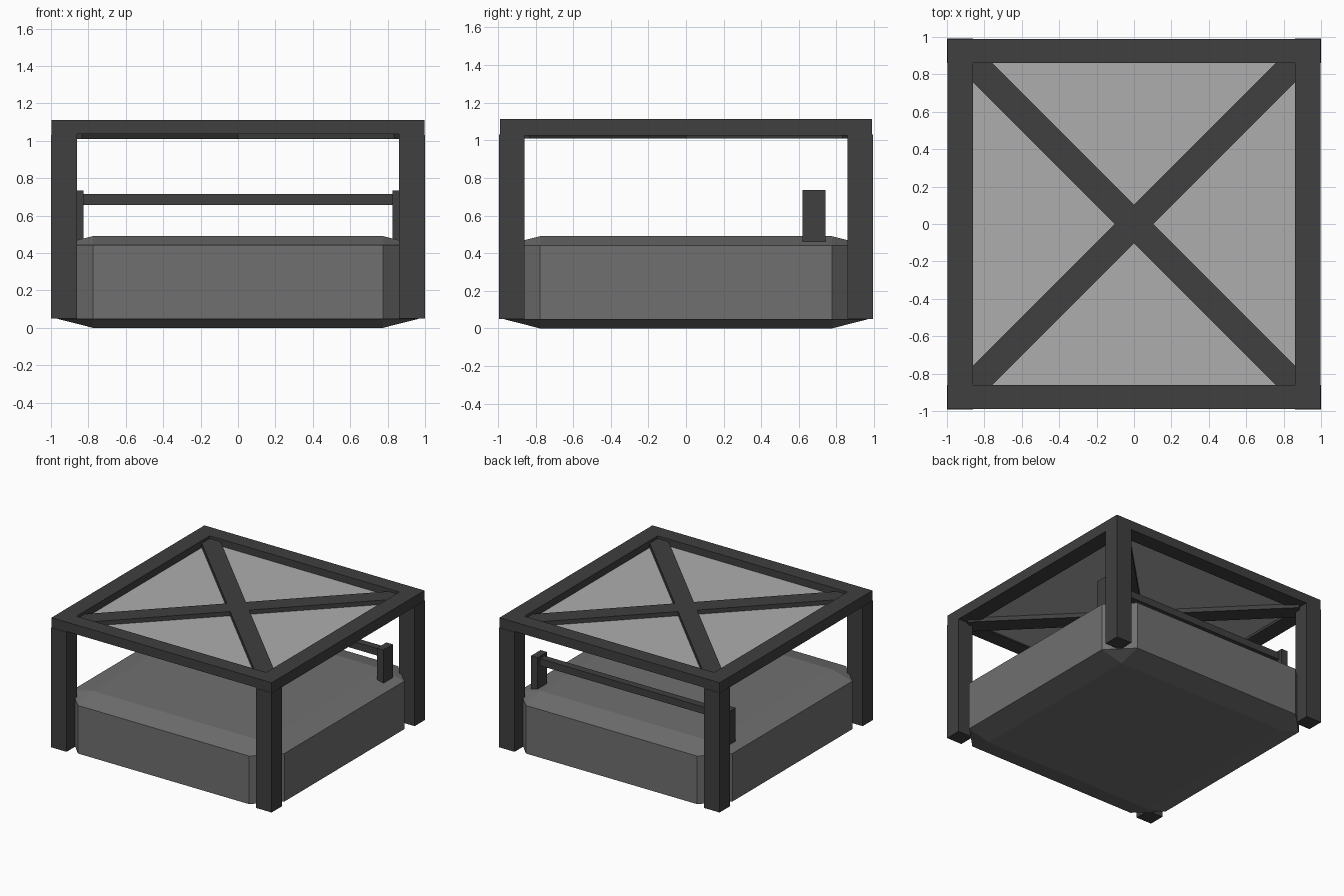
import bpy, bmesh, math
from mathutils import Matrix, Vector

if "Cube" in bpy.data.objects:
    bpy.data.objects.remove(bpy.data.objects["Cube"])


def material(name, g):
    m = bpy.data.materials.new(name)
    m.diffuse_color = (g, g, g, 1)
    m.use_nodes = True
    m.node_tree.nodes["Principled BSDF"].inputs["Base Color"].default_value = m.diffuse_color
    return m


DARK = material("dark_grey", 0.05)
MID = material("mid_grey", 0.16)
LIGHT = material("light_grey", 0.42)


def box(name, lo, hi, mat, bevel=0, turn=0):
    """Box between two corners; an optional bevel is cut before scaling."""
    lo, hi = Vector(lo), Vector(hi)
    bm = bmesh.new()
    bmesh.ops.create_cube(bm, size=1)
    if bevel:
        bmesh.ops.bevel(bm, geom=bm.edges[:], offset=bevel, segments=1,
                        affect='EDGES', profile=0.5)
    size = hi - lo
    bmesh.ops.transform(bm, verts=bm.verts,
                        matrix=Matrix.Rotation(turn, 4, 'Z')
                        @ Matrix.Translation((lo + hi) / 2)
                        @ Matrix.Diagonal((*size, 1)))
    me = bpy.data.meshes.new(name)
    bm.to_mesh(me)
    bm.free()
    me.materials.append(mat)
    ob = bpy.data.objects.new(name, me)
    bpy.context.collection.objects.link(ob)
    return ob


def mirror(ob, x=True, y=False):
    m = ob.modifiers.new("mirror", 'MIRROR')
    m.use_axis = (x, y, False)
    return ob


# Chamfered body block
box("body", (-0.965, -0.965, 0), (0.965, 0.965, 0.49), MID, bevel=0.098)

# Corner posts
mirror(box("corner_posts", (0.86, 0.86, 0.05), (1, 0.993, 1.03), DARK), True, True)

# Roof frame: side beams, then front and back beams between them
mirror(box("roof_side_beams", (0.86, -0.99, 1.025), (0.998, 0.99, 1.112), DARK))
mirror(box("roof_end_beams", (-0.86, 0.862, 1.035), (0.86, 0.99, 1.112), DARK), False, True)

# Diagonal roof braces
for i, s in enumerate((1, -1)):
    box(f"roof_brace_{i + 1}", (-1.25, -0.072, 1.01), (1.25, 0.072, 1.09), DARK,
        turn=s * math.pi / 4)

# Roof panel
box("roof_panel", (-0.88, -0.88, 1.045), (0.88, 0.88, 1.055), LIGHT)

# Rear rail with its two brackets
mirror(box("rail_brackets", (0.826, 0.62, 0.46), (0.885, 0.742, 0.735), DARK))
box("rear_rail", (-0.84, 0.65, 0.657), (0.84, 0.71, 0.715), DARK)
